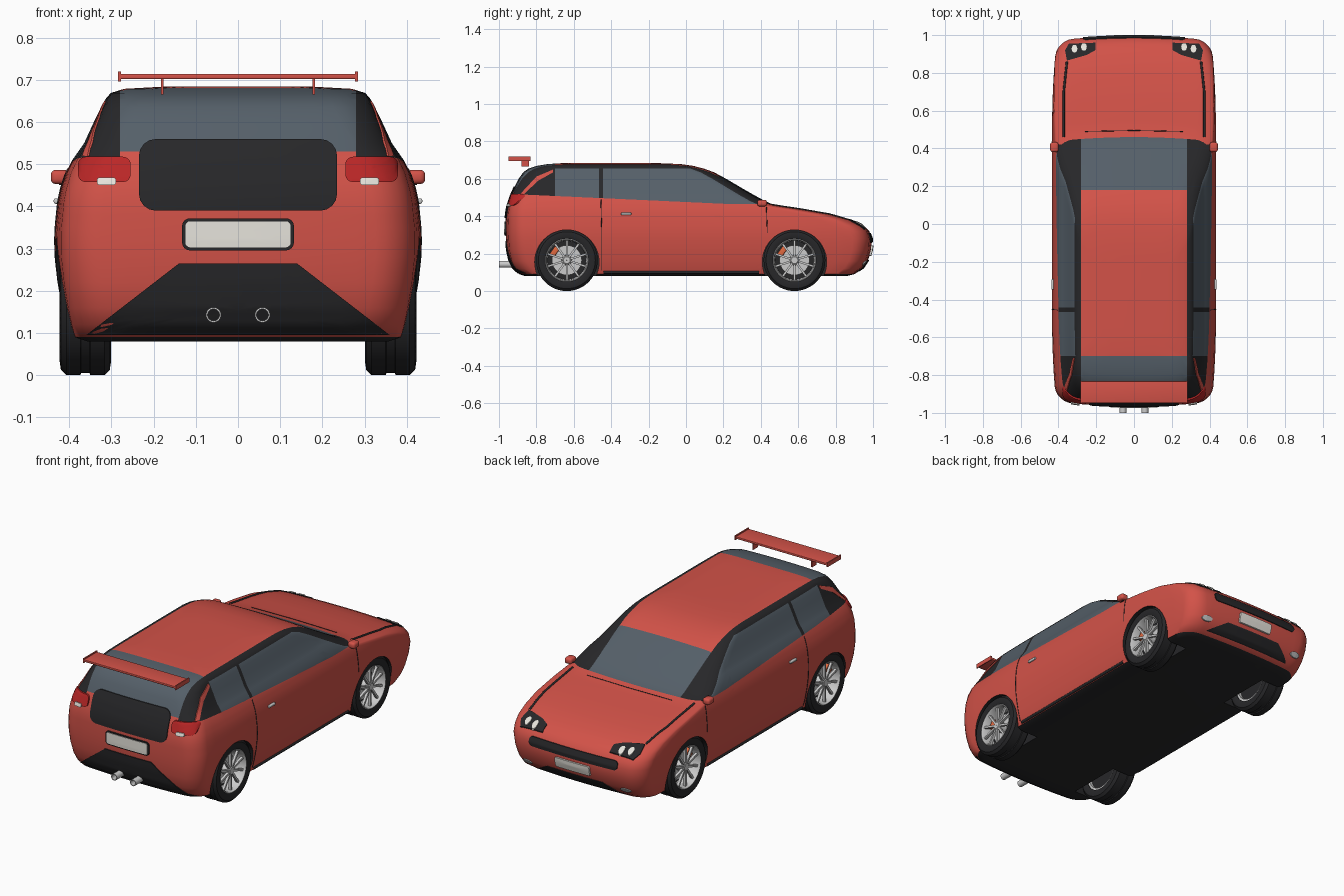
import bpy, bmesh, math
from mathutils import Vector, Matrix
from mathutils.bvhtree import BVHTree

if "Cube" in bpy.data.objects:
    bpy.data.objects.remove(bpy.data.objects["Cube"])


def mat(name, *c):
    m = bpy.data.materials.new(name)
    m.diffuse_color = (*c, 1)
    m.use_nodes = True
    m.node_tree.nodes["Principled BSDF"].inputs["Base Color"].default_value = m.diffuse_color
    return m


RED, BLACK = mat("red_paint", .65, .085, .065), mat("black_trim", .02, .02, .022)
GLASS, SILVER = mat("tinted_glass", .09, .115, .14), mat("silver", .55, .55, .54)
WHITE, LAMP = mat("white", .8, .78, .72), mat("lamp_red", .5, .02, .02)
ORANGE = mat("caliper_orange", .75, .14, .05)


def finish(name, bm, mats, mirror=False, cutter=None):
    bmesh.ops.recalc_face_normals(bm, faces=bm.faces)
    me = bpy.data.meshes.new(name)
    bm.to_mesh(me)
    bm.free()
    ob = bpy.data.objects.new(name, me)
    bpy.context.collection.objects.link(ob)
    for m in mats if isinstance(mats, list) else [mats]:
        me.materials.append(m)
    if mirror:
        ob.modifiers.new("mirror", 'MIRROR').use_mirror_merge = False
    if cutter:
        mod = ob.modifiers.new("cut", 'BOOLEAN')
        mod.object, mod.solver = cutter, 'EXACT'
        bpy.context.view_layer.objects.active = ob
        bpy.ops.object.modifier_apply(modifier="cut")
    ob.data.shade_smooth()
    ob.data.set_sharp_from_angle(angle=math.radians(35))
    return ob


def add_box(bm, c, size, rot=None):
    m = Matrix.Translation(c) @ (rot or Matrix()) @ Matrix.Diagonal((*size, 1))
    bmesh.ops.create_cube(bm, size=1, matrix=m)


def box(name, c, size, m, mirror=False, bevel=0, rot=None):
    bm = bmesh.new()
    add_box(bm, c, size, rot)
    if bevel:
        bmesh.ops.bevel(bm, geom=bm.edges[:], offset=bevel, segments=3, profile=.5, affect='EDGES')
    return finish(name, bm, m, mirror)


def lathe(name, prof, c, m, axis='X', n=40):
    # closed (along, radius) profile turned about an axis, mirrored in x
    bm = bmesh.new()
    rings = []
    for i in range(n):
        a = math.tau * i / n
        p = [(h, r * math.cos(a), r * math.sin(a)) for h, r in prof]
        if axis == 'Y':
            p = [(q[1], q[0], q[2]) for q in p]
        rings.append([bm.verts.new(Vector(q) + Vector(c)) for q in p])
    k = len(prof)
    for i in range(n):
        A, B = rings[i], rings[(i + 1) % n]
        for j in range(k):
            bm.faces.new((A[j], A[(j + 1) % k], B[(j + 1) % k], B[j]))
    return finish(name, bm, m, True)


# body: plan outlines stacked in z (height, half width, rear y, front y)
LEVELS = [(.08, .37, -.86, .86), (.09, .395, -.89, .90), (.12, .405, -.925, .945),
          (.16, .415, -.945, .972), (.22, .426, -.958, .99), (.28, .433, -.963, .995),
          (.32, .434, -.965, .98), (.35, .433, -.965, .95), (.38, .43, -.965, .89),
          (.41, .427, -.964, .79), (.435, .422, -.96, .65), (.45, .418, -.957, .55),
          (.465, .413, -.953, .46), (.48, .408, -.948, .425), (.51, .393, -.938, .37),
          (.55, .365, -.92, .30), (.60, .342, -.895, .215), (.635, .325, -.87, .15),
          (.655, .314, -.842, .095), (.669, .302, -.80, .04), (.679, .27, -.74, -.03),
          (.684, .18, -.66, -.15)]


def outline(w, yr, yf):
    ax, ay = .09, .08
    bow = lambda x: .02 * (x / .4) ** 2
    half = []
    for end, s in ((yf, 1), (yr, -1)):
        part = [((w - ax) * i / 5, end - s * bow((w - ax) * i / 5)) for i in range(5)]
        for i in range(7):
            a = math.pi / 2 * i / 6
            x = w - ax + ax * math.sin(a)
            part.append((x, end - s * (ay * (1 - math.cos(a)) + bow(x))))
        if s > 0:
            half = part
        else:
            (x0, y0), (x1, y1) = half[-1], part[-1]
            half += [(x0, y0 + (y1 - y0) * i / 24) for i in range(1, 24)] + part[::-1]
    half = [(x * (1 - .25 * max(0, abs(y) - .5) ** 2), y) for x, y in half]
    return half + [(-x, y) for x, y in half[-2:0:-1]]


bm = bmesh.new()
rings = [[bm.verts.new((x, y, z)) for x, y in outline(w, r, f)] for z, w, r, f in LEVELS]
for A, B in zip(rings, rings[1:]):
    for i in range(len(A)):
        j = (i + 1) % len(A)
        bm.faces.new((A[i], A[j], B[j], B[i]))
bm.faces.new(rings[0])
bm.faces.new(rings[-1])
bmesh.ops.recalc_face_normals(bm, faces=bm.faces)
# split along the paint and glass borders
for co, no in [((0, 0, .476), (0, .046, 1)), ((0, -.7, 0), (0, 1, 0)), ((0, 0, .53), (0, 0, 1)),
               ((0, -.465, 0), (0, 1, 0)), ((0, -.443, 0), (0, 1, 0)), ((0, .18, 0), (0, 1, 0)),
               ((.28, 0, 0), (1, 0, 0)), ((-.28, 0, 0), (1, 0, 0))]:
    bmesh.ops.bisect_plane(bm, geom=bm.verts[:] + bm.edges[:] + bm.faces[:], dist=1e-5,
                           plane_co=co, plane_no=no)


def paint(c, n):  # 0 paint, 1 trim, 2 glass
    x, y, z = abs(c.x), c.y, c.z
    if z < .088:
        return 1
    if z < .465 or z < .476 - .046 * y:
        return 0
    if x < .28:
        if y < -.7:
            return 2 if z > .53 else 0
        return 2 if y > .18 else 0
    side = abs(n.x) > .7 and z < .655 and y > -.7 and not -.465 < y < -.443
    return 2 if side else 1


for f in bm.faces:
    f.material_index = paint(f.calc_center_median(), f.normal)
TREE = BVHTree.FromBMesh(bm)

# wheel arch cutter
WHEELS = (-.637, .58)
cb = bmesh.new()
for y in WHEELS:
    for s in (-1, 1):
        m = Matrix.Translation((s * .38, y, .155)) @ Matrix.Rotation(math.pi / 2, 4, 'Y')
        bmesh.ops.create_cone(cb, cap_ends=True, segments=48, radius1=.172, radius2=.172,
                              depth=.24, matrix=m)
for f in cb.faces:
    f.material_index = 1
cutter = finish("arch_cutter", cb, [RED, BLACK, GLASS])
cutter.hide_render = True
cutter.hide_viewport = False
finish("body", bm, [RED, BLACK, GLASS], cutter=cutter)
cutter.display_type = 'WIRE'

# views used to project flat outlines onto the body
VIEW = {'rear': (lambda u, v: (u, -2, v), Vector((0, 1, 0))),
        'nose': (lambda u, v: (u, 2, v), Vector((0, -1, 0))),
        'side': (lambda u, v: (2, u, v), Vector((-1, 0, 0))),
        'top': (lambda u, v: (u, v, 2), Vector((0, 0, -1)))}


def project(view, u, v, lift):
    org, d = VIEW[view]
    o = Vector(org(u, v))
    hit = TREE.ray_cast(o, d)[0] or TREE.find_nearest(o + d * 1.1)[0]
    return hit - d * lift


def patch(name, view, pts, m, lift=.005, mirror=False):
    edge = []
    for a, b in zip(pts, pts[1:] + pts[:1]):
        n = max(1, round(math.dist(a, b) / .025))
        edge += [(a[0] + (b[0] - a[0]) * i / n, a[1] + (b[1] - a[1]) * i / n) for i in range(n)]
    cu, cv = (sum(p[k] for p in edge) / len(edge) for k in (0, 1))
    bm = bmesh.new()
    mid = bm.verts.new(project(view, cu, cv, lift))
    loops = []
    for s, h in [(i / 7, lift) for i in range(1, 8)] + [(1, -.006)]:
        loops.append([bm.verts.new(project(view, cu + (u - cu) * s, cv + (v - cv) * s, h))
                      for u, v in edge])
    n = len(edge)
    for i in range(n):
        j = (i + 1) % n
        bm.faces.new((mid, loops[0][i], loops[0][j]))
        for A, B in zip(loops, loops[1:]):
            bm.faces.new((A[i], B[i], B[j], A[j]))
    return finish(name, bm, m, mirror)


def rrect(cx, cy, w, h, r):
    out = []
    for k, (sx, sy) in enumerate(((1, 1), (-1, 1), (-1, -1), (1, -1))):
        for i in range(5):
            a = math.pi / 2 * (k + i / 4)
            out.append((cx + sx * (w / 2 - r) + r * math.cos(a), cy + sy * (h / 2 - r) + r * math.sin(a)))
    return out


def oval(cx, cy, a, b):
    return [(cx + a * math.cos(t * math.tau / 20), cy + b * math.sin(t * math.tau / 20)) for t in range(20)]


def seam(name, view, pts, r=.002, m=BLACK):
    cu = bpy.data.curves.new(name, 'CURVE')
    cu.dimensions, cu.bevel_depth = '3D', r
    sp = cu.splines.new('POLY')
    path = [tuple(a[k] + (b[k] - a[k]) * i / 12 for k in (0, 1))
            for a, b in zip(pts, pts[1:]) for i in range(12)] + [pts[-1]]
    sp.points.add(len(path) - 1)
    for p, q in zip(sp.points, path):
        p.co = (*project(view, *q, 0), 1)
    cu.materials.append(m)
    ob = bpy.data.objects.new(name, cu)
    bpy.context.collection.objects.link(ob)
    ob.modifiers.new("mirror", 'MIRROR')


# tail
patch("tailgate_panel", 'rear', rrect(0, .475, .47, .17, .04), BLACK)
patch("rear_diffuser", 'rear', [(-.36, .095), (.36, .095), (.14, .265), (-.14, .265)], BLACK)
patch("rear_plate_frame", 'rear', rrect(0, .334, .265, .076, .018), BLACK, .006)
patch("rear_plate", 'rear', rrect(0, .334, .25, .062, .012), WHITE, .009)
patch("tail_light", 'rear', rrect(.317, .488, .125, .06, .018), LAMP, .01, True)
patch("reverse_light", 'rear', rrect(.312, .46, .045, .018, .006), WHITE, .016, True)
patch("quarter_stripe", 'side', [(-.885, .52), (-.865, .52), (-.79, .59), (-.71, .635),
                                 (-.71, .65), (-.8, .612)], RED, .004, True)
# nose
patch("grille", 'nose', rrect(0, .285, .54, .05, .02), BLACK)
patch("lower_intake", 'nose', [(-.27, .105), (.27, .105), (.17, .165), (-.17, .165)], BLACK)
patch("front_plate", 'nose', rrect(0, .215, .21, .055, .008), WHITE, .01)
patch("fog_light", 'nose', oval(.3, .15, .03, .013), SILVER, .007, True)
patch("headlight", 'top', [(.205, .96), (.205, .92), (.25, .895), (.355, .865), (.365, .92), (.345, .955)],
      BLACK, .005, True)
for i, x in enumerate((.265, .315)):
    patch(f"headlight_bulb_{i}", 'top', oval(x, .938 - .01 * i, .015, .021), WHITE, .01, True)

# seams and trim lines
seam("hood_edge_line", 'top', [(.372, .46), (.372, .7), (.355, .86)], .006)
seam("hood_rear_line", 'top', [(0, .495), (.26, .49)])
seam("door_rear_seam", 'side', [(-.455, .49), (-.45, .3), (-.45, .11)])
seam("door_front_seam", 'side', [(.43, .45), (.435, .31)])
seam("side_skirt", 'side', [(-.44, .1), (.39, .1)], .008)
box("door_handle", (.43, -.32, .413), (.014, .055, .013), SILVER, True, .004)

# mirrors
box("wing_mirror", (.422, .407, .47), (.044, .052, .034), RED, True, .012)
box("mirror_stalk", (.4, .41, .458), (.05, .02, .014), BLACK, True)

# spoiler
box("spoiler_blade", (0, -.89, .708), (.56, .115, .012), RED, bevel=.003)
box("spoiler_endplate", (.281, -.89, .708), (.006, .118, .024), RED, True)
box("spoiler_post", (.18, -.86, .685), (.006, .04, .04), RED, True)

# exhausts
lathe("exhaust_pipe", [(-1, .018), (-.9, .018), (-.9, .014), (-1, .014)], (.058, 0, .143), SILVER, 'Y', 24)

# wheels
for end, y in zip(("rear", "front"), WHEELS):
    c = (.362, y, .165)
    lathe(end + "_tyre", [(-.055, .115), (-.061, .132), (-.058, .152), (-.045, .165), (-.012, .165),
                          (-.01, .16), (.01, .16), (.012, .165), (.045, .165), (.058, .152),
                          (.061, .132), (.055, .115)], c, BLACK, n=48)
    lathe(end + "_rim", [(-.05, .117), (.054, .117), (.057, .112), (.05, .107), (.0, .103), (-.05, .103)],
          c, SILVER, n=48)
    lathe(end + "_rim_back", [(-.03, 0.001), (-.03, .105), (-.02, .105), (-.02, .001)], c, BLACK)
    lathe(end + "_brake_disc", [(-.01, .001), (-.01, .08), (.0, .08), (.0, .001)], c, SILVER)
    lathe(end + "_hub", [(.0, .001), (.0, .028), (.042, .026), (.048, .018), (.048, .001)], c, SILVER, n=24)
    bm = bmesh.new()
    for i in range(10):
        rot = Matrix.Rotation(math.tau * i / 10, 4, 'X')
        add_box(bm, Vector(c) + Vector((.038, 0, 0)) + rot @ Vector((0, 0, .065)), (.014, .011, .09), rot)
    finish(end + "_spokes", bm, SILVER, True)
    rot = Matrix.Rotation(math.radians(55), 4, 'X')
    box(end + "_caliper", Vector(c) + Vector((.008, 0, 0)) + rot @ Vector((0, 0, .08)),
        (.03, .055, .03), ORANGE, True, .006, rot)
